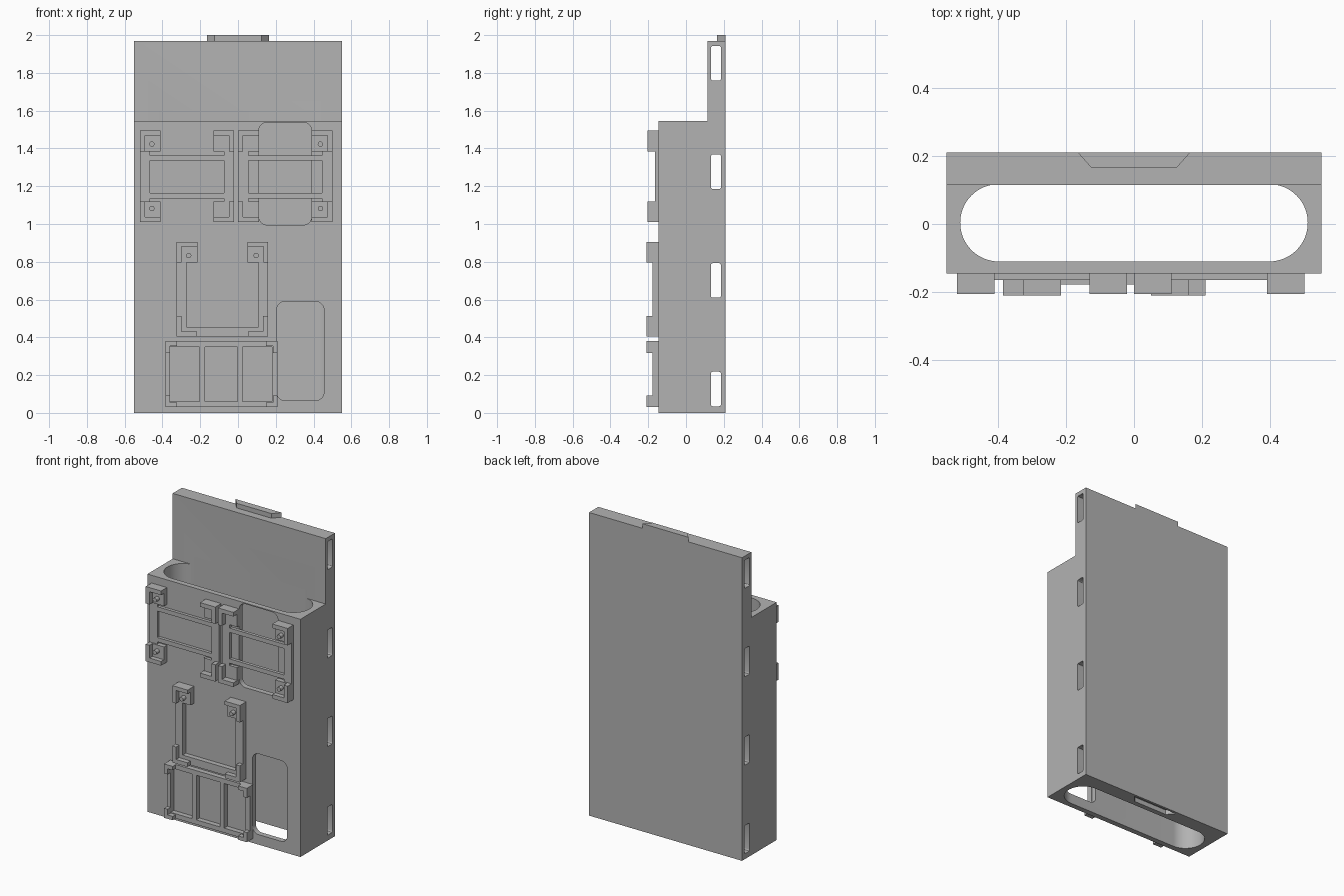
import bpy, bmesh, math
from mathutils import Vector

if "Cube" in bpy.data.objects:
    bpy.data.objects.remove(bpy.data.objects["Cube"], do_unlink=True)

grey = bpy.data.materials.new("plain grey")
grey.use_nodes = True
grey.diffuse_color = (0.45, 0.45, 0.45, 1)
grey.node_tree.nodes["Principled BSDF"].inputs["Base Color"].default_value = (0.45, 0.45, 0.45, 1)


def prism(name, pts, axis, lo, hi):
    """Extrude a 2D outline along an axis; outline uses the other two axes in order."""
    def place(p, t):
        c = list(p)
        c.insert("xyz".index(axis), t)
        return Vector(c)
    bm = bmesh.new()
    face = bm.faces.new([bm.verts.new(place(p, lo)) for p in pts])
    ext = bmesh.ops.extrude_face_region(bm, geom=[face])
    moved = [v for v in ext["geom"] if isinstance(v, bmesh.types.BMVert)]
    bmesh.ops.translate(bm, verts=moved, vec=place((0, 0), hi - lo))
    bmesh.ops.recalc_face_normals(bm, faces=bm.faces)
    mesh = bpy.data.meshes.new(name)
    bm.to_mesh(mesh)
    bm.free()
    mesh.materials.append(grey)
    obj = bpy.data.objects.new(name, mesh)
    bpy.context.collection.objects.link(obj)
    return obj


def rect(a0, a1, b0, b1):
    return [(a0, b0), (a1, b0), (a1, b1), (a0, b1)]


def rounded(a0, a1, b0, b1, r, n=8):
    pts = []
    corners = [(a1 - r, b1 - r), (a0 + r, b1 - r), (a0 + r, b0 + r), (a1 - r, b0 + r)]
    for q, (ca, cb) in enumerate(corners):
        for i in range(n + 1):
            t = math.pi / 2 * (q + i / n)
            pts.append((ca + r * math.cos(t), cb + r * math.sin(t)))
    return pts


def cut(obj, cutter):
    cutter.hide_render = True
    mod = obj.modifiers.new("cut", 'BOOLEAN')
    mod.operation = 'DIFFERENCE'
    mod.solver = 'EXACT'
    mod.object = cutter
    bpy.context.view_layer.update()
    deps = bpy.context.evaluated_depsgraph_get()
    mesh = bpy.data.meshes.new_from_object(obj.evaluated_get(deps))
    obj.modifiers.clear()
    obj.data = mesh
    bpy.data.objects.remove(cutter, do_unlink=True)


# Main case with tall back plate
FRONT, BACK, PLATE = -0.145, 0.21, 0.115
body = prism("case_body", [(FRONT, 0), (BACK, 0), (BACK, 1.97), (PLATE, 1.97),
                           (PLATE, 1.545), (FRONT, 1.545)], "x", -0.55, 0.55)
cut(body, prism("well_cutter", rounded(-0.51, 0.51, -0.11, 0.117, 0.113, 16), "z", -0.1, 1.6))
# Windows in the front wall
cut(body, prism("lower_window_cutter", rounded(0.205, 0.455, 0.065, 0.59, 0.045), "y", -0.2, 0))
cut(body, prism("upper_window_cutter", rounded(0.11, 0.39, 0.995, 1.538, 0.045), "y", -0.2, 0))
# Strap slots through the back plate
for z in (0.035, 0.61, 1.185, 1.76):
    cut(body, prism("strap_cutter", rounded(0.132, 0.185, z, z + 0.183, 0.01, 3), "x", -0.7, 0.7))
# Recess under the back plate, matching the top tab
cut(body, prism("recess_cutter", [(-0.16, 0.195), (0.16, 0.195), (0.12, 0.15), (-0.12, 0.15)],
                "z", -0.1, 0.03))
bpy.ops.object.select_all(action='DESELECT')
body.select_set(True)
bpy.context.view_layer.objects.active = body
bpy.ops.object.shade_smooth_by_angle(angle=math.radians(30))

# Top locating tab
prism("top_tab", [(-0.165, BACK), (0.165, BACK), (0.125, 0.165), (-0.125, 0.165)], "z", 1.969, 2.0)


def block(name, x0, x1, z0, z1, depth):
    return prism(name, rect(min(x0, x1), max(x0, x1), z0, z1), "y", depth, FRONT + 0.001)


def corner(name, x, z, dx, dz, size, wall, depth, floor=None, peg=False):
    """L-shaped corner wall growing from (x, z) toward (dx, dz)."""
    pts = [(0, 0), (size, 0), (size, wall), (wall, wall), (wall, size), (0, size)]
    prism(name, [(x + dx * a, z + dz * b) for a, b in pts], "y", depth, FRONT + 0.001)
    if floor:
        prism(name + "_pad", [(x + dx * a, z + dz * b) for a, b in rect(wall, size, wall, size)],
              "y", floor, FRONT + 0.001)
    if peg:
        cx, cz, r = x + dx * 0.064, z + dz * 0.072, 0.014
        prism(name + "_peg", rounded(cx - r, cx + r, cz - r, cz + r, r, 4), "y", depth, FRONT)


# Upper pair of board holders, mirrored about their shared line
for side, s in (("right", -1), ("left", 1)):
    mid = -0.01
    inner, outer = mid + s * 0.01, mid + s * 0.51
    n = side + "_holder"
    block(n + "_inner_rail", inner, inner + s * 0.055, 1.01, 1.495, -0.165)
    block(n + "_outer_rail", outer - s * 0.055, outer, 1.01, 1.495, -0.165)
    for z in (1.135, 1.335):
        block(n + "_crossbar", inner + s * 0.055, outer - s * 0.055, z, z + 0.028, -0.165)
    for z, dz in ((1.01, 1), (1.495, -1)):
        corner(n + "_peg_corner", outer, z, -s, dz, 0.11, 0.027, -0.205, -0.175, True)
        corner(n + "_plain_corner", inner, z, s, dz, 0.11, 0.027, -0.205, -0.165)

# Middle U-shaped holder
block("middle_holder_base", -0.325, 0.16, 0.405, 0.455, -0.178)
for x, s in ((-0.325, 1), (0.16, -1)):
    block("middle_holder_rail", x, x + s * 0.052, 0.455, 0.905, -0.178)
    corner("middle_peg_corner", x, 0.905, s, -1, 0.11, 0.025, -0.21, -0.18, True)
    corner("middle_plain_corner", x, 0.405, s, 1, 0.108, 0.027, -0.21)

# Bottom three-bay holder
for x0, x1 in ((-0.385, -0.36), (-0.205, -0.175), (-0.003, 0.025), (0.18, 0.21)):
    block("bottom_holder_post", x0, x1, 0.03, 0.38, -0.178)
for z in (0.03, 0.35):
    block("bottom_holder_bar", -0.385, 0.21, z, z + 0.03, -0.178)
for x, s in ((-0.385, 1), (0.21, -1)):
    for z, dz in ((0.03, 1), (0.38, -1)):
        corner("bottom_holder_corner", x, z, s, dz, 0.062, 0.025, -0.21)
